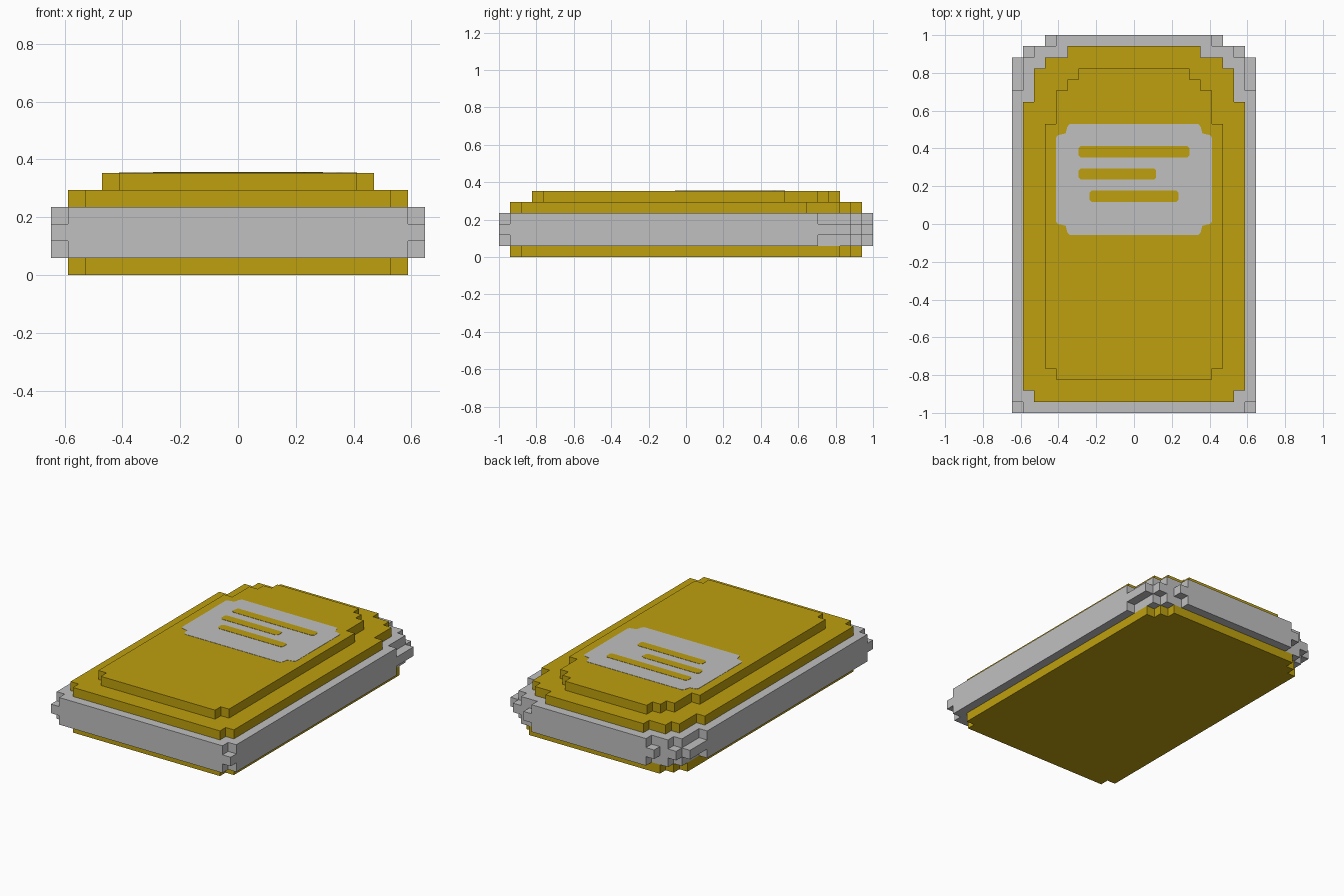
import bpy, bmesh

cube = bpy.data.objects.get("Cube")
if cube:
    bpy.data.objects.remove(cube, do_unlink=True)

U = 2 / 34  # one block of the grid


def material(name, rgb):
    m = bpy.data.materials.new(name)
    m.use_nodes = True
    m.diffuse_color = (*rgb, 1)
    bsdf = next(n for n in m.node_tree.nodes if n.type == 'BSDF_PRINCIPLED')
    bsdf.inputs["Base Color"].default_value = (*rgb, 1)
    return m


gold = material("gold", (0.515, 0.352, 0.0044))
silver = material("silver", (0.527, 0.527, 0.527))


def prism(name, outline, z0, z1, mat):
    """Extrude a closed outline (in blocks) from z0 to z1."""
    bm = bmesh.new()
    base = bm.faces.new([bm.verts.new((x * U, y * U, z0 * U)) for x, y in outline])
    ext = bmesh.ops.extrude_face_region(bm, geom=[base], use_keep_orig=True)
    top = [v for v in ext["geom"] if isinstance(v, bmesh.types.BMVert)]
    bmesh.ops.translate(bm, verts=top, vec=(0, 0, (z1 - z0) * U))
    bmesh.ops.recalc_face_normals(bm, faces=bm.faces)
    me = bpy.data.meshes.new(name)
    bm.to_mesh(me)
    bm.free()
    me.materials.append(mat)
    ob = bpy.data.objects.new(name, me)
    bpy.context.collection.objects.link(ob)
    return ob


def mirrored(right):
    """Close a right-hand outline with its mirror image."""
    return right + [(-x, y) for x, y in reversed(right)]


def stepped(y, strips):
    """Stair-stepped outline from strips of (half width, end y)."""
    right = []
    for x, end in strips:
        right += [(x, y), (x, end)]
        y = end
    return mirrored(right)


# Stacked slabs: name, z range, colour, start y, strips
rim = [(10, -16), (11, 12), (10, 15), (9, 16), (7, 17)]
slabs = [
    ("base_plate", 0, 1, gold, -16, [(9, -15), (10, 14), (9, 15), (8, 16)]),
    ("rim_lower", 1, 2, silver, -17, rim),
    ("rim_middle", 2, 3, silver, -17, [(11, 15), (10, 16), (8, 17)]),
    ("rim_upper", 3, 4, silver, -17, rim),
    ("cover_lower", 4, 5, gold, -16, [(9, -15), (10, 11), (9, 14), (8, 15), (6, 16)]),
    ("cover_upper", 5, 6, gold, -14, [(7, -13), (8, 9), (7, 12), (6, 13), (5, 14)]),
]
for name, z0, z1, mat, y, strips in slabs:
    prism(name, stepped(y, strips), z0, z1, mat)

# Label plate with notched, softened corners
lower = [(5.8, -1), (6, -0.75), (6.15, -0.15), (6.85, 0), (7, 0.2)]
upper = [(x, 8 - y) for x, y in reversed(lower)]
prism("label", mirrored(lower + upper), 6, 6.03, silver)

# Raised lines on the label
for i, (x0, x1, y) in enumerate([(-5, 5, 6), (-5, 2, 4), (-4, 4, 2)]):
    c = 0.2
    outline = [(x0 + c, y), (x1 - c, y), (x1, y + c), (x1, y + 1 - c),
               (x1 - c, y + 1), (x0 + c, y + 1), (x0, y + 1 - c), (x0, y + c)]
    prism(f"label_line_{i + 1}", outline, 6, 6.06, gold)
